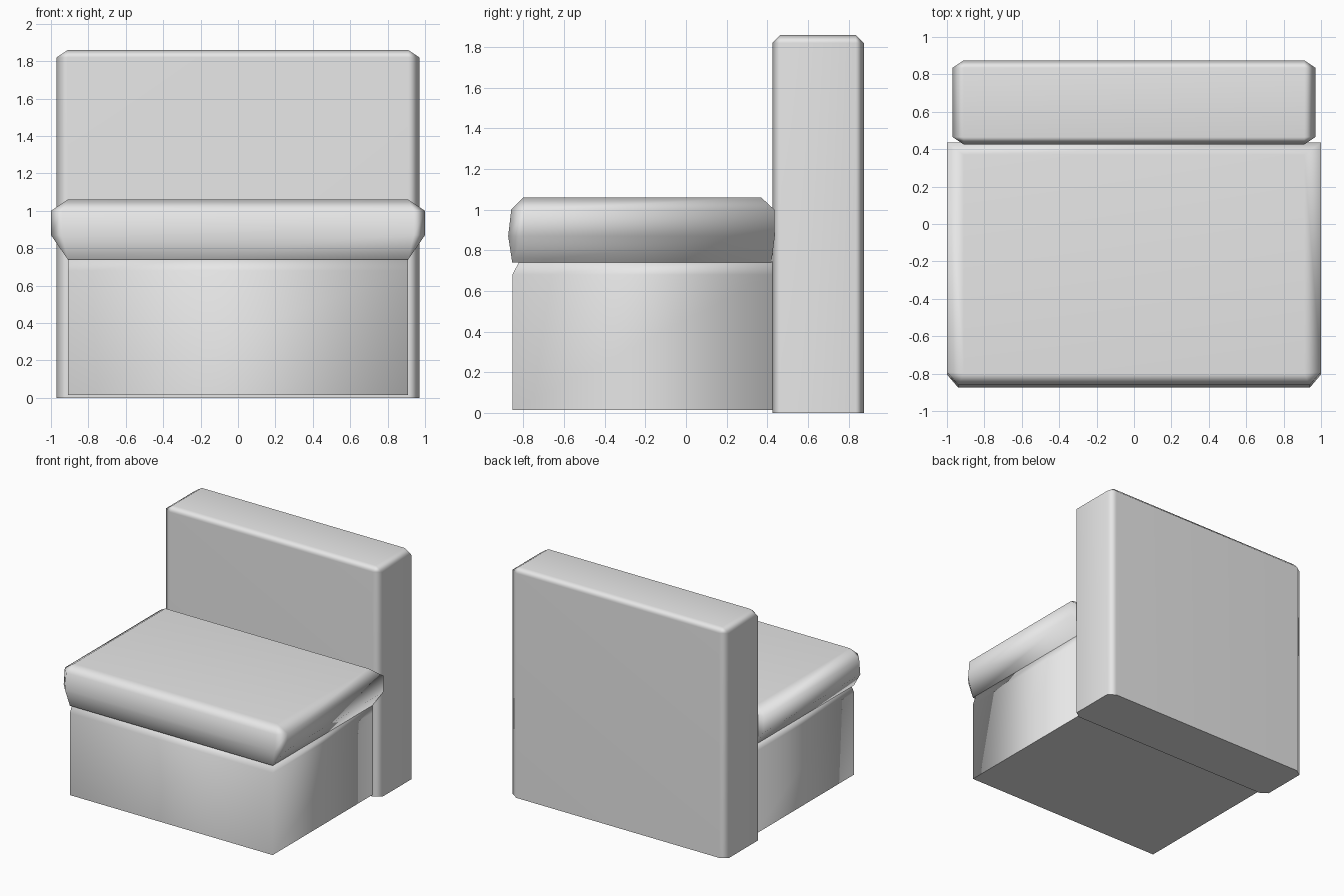
import bpy
import bmesh
import math

default_cube = bpy.data.objects.get("Cube")
if default_cube:
    bpy.data.objects.remove(default_cube, do_unlink=True)

# One plain grey upholstery colour
grey = bpy.data.materials.new("light_grey")
grey.use_nodes = True
grey.diffuse_color = (0.8, 0.8, 0.8, 1)
grey.node_tree.nodes["Principled BSDF"].inputs["Base Color"].default_value = (0.8, 0.8, 0.8, 1)


def outline(half_width, front, back, front_cut=(0, 0), back_cut=(0, 0)):
    """Rectangle with optional cut corners, always eight points."""
    fx, fy = front_cut
    bx, by = back_cut
    right = [(half_width - fx, front), (half_width, front + fy),
             (half_width, back - by), (half_width - bx, back)]
    return right + [(-x, y) for x, y in reversed(right)]


def loft(name, layers):
    """Stack (height, outline) layers into a closed, softly shaded block."""
    bm = bmesh.new()
    rings = [[bm.verts.new((x, y, z)) for x, y in ring] for z, ring in layers]
    for low, high in zip(rings, rings[1:]):
        for i in range(len(low)):
            j = (i + 1) % len(low)
            bm.faces.new((low[i], low[j], high[j], high[i]))
    bm.faces.new(reversed(rings[0]))
    bm.faces.new(rings[-1])
    bmesh.ops.remove_doubles(bm, verts=bm.verts, dist=0.001)
    bmesh.ops.recalc_face_normals(bm, faces=bm.faces)
    # Smooth everything except the rim of the underside
    for face in bm.faces:
        face.smooth = True
    bottom = layers[0][0]
    for edge in bm.edges:
        if all(abs(v.co.z - bottom) < 0.001 for v in edge.verts):
            edge.smooth = False
    mesh = bpy.data.meshes.new(name)
    bm.to_mesh(mesh)
    bm.free()
    mesh.materials.append(grey)
    obj = bpy.data.objects.new(name, mesh)
    bpy.context.collection.objects.link(obj)
    return obj


def weight_normals(obj):
    mod = obj.modifiers.new("weighted_normals", "WEIGHTED_NORMAL")
    mod.keep_sharp = True


# Tall backrest slab with chamfered corners and top
cut = (0.06, 0.04)
weight_normals(loft("backrest", [
    (0.0, outline(0.97, 0.425, 0.875, cut, cut)),
    (1.82, outline(0.97, 0.425, 0.875, cut, cut)),
    (1.86, outline(0.91, 0.465, 0.835)),
]))

# Overhanging seat cushion, widest at mid height
corner = (0.06, 0.07)
weight_normals(loft("seat_cushion", [
    (0.74, outline(0.91, -0.855, 0.42)),
    (0.87, outline(1.0, -0.875, 0.437, corner)),
    (1.0, outline(1.0, -0.86, 0.435, corner)),
    (1.06, outline(0.91, -0.80, 0.37)),
]))

# Solid base block, its top front edge chamfered
loft("seat_base", [
    (0.015, outline(0.91, -0.855, 0.43)),
    (0.68, outline(0.91, -0.855, 0.43)),
    (0.745, outline(0.91, -0.82, 0.43)),
])
